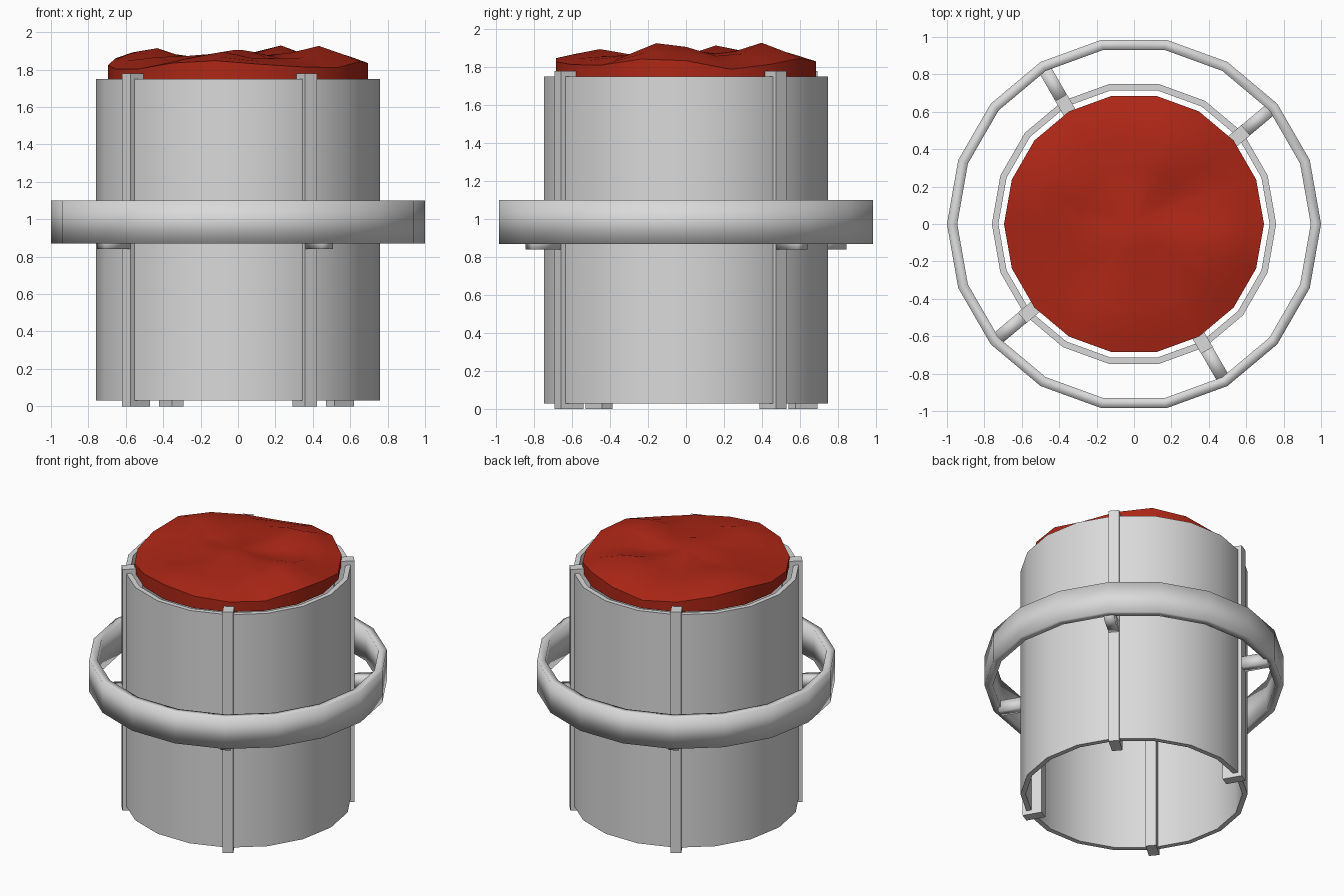
import bpy, bmesh, math, random
from mathutils import Matrix, Vector

cube = bpy.data.objects.get("Cube")
if cube:
    bpy.data.objects.remove(cube, do_unlink=True)

SIDES = 18


def material(name, rgb):
    mat = bpy.data.materials.new(name)
    mat.use_nodes = True
    mat.diffuse_color = (*rgb, 1)
    mat.node_tree.nodes["Principled BSDF"].inputs["Base Color"].default_value = (*rgb, 1)
    return mat


grey = material("light_grey", (0.7, 0.7, 0.7))
red = material("deep_red", (0.42, 0.02, 0.008))


def finish(name, bm, mat, sharp_angle=None):
    bmesh.ops.recalc_face_normals(bm, faces=bm.faces)
    mesh = bpy.data.meshes.new(name)
    bm.to_mesh(mesh)
    bm.free()
    mesh.materials.append(mat)
    obj = bpy.data.objects.new(name, mesh)
    bpy.context.collection.objects.link(obj)
    for face in mesh.polygons:
        face.use_smooth = True
    if sharp_angle:
        bpy.ops.object.select_all(action="DESELECT")
        obj.select_set(True)
        bpy.context.view_layer.objects.active = obj
        bpy.ops.object.shade_smooth_by_angle(angle=math.radians(sharp_angle))
    return obj


def circle(bm, radius, height):
    """One loop of vertices; height is a function of x and y."""
    loop = []
    for i in range(SIDES):
        a = math.tau * i / SIDES
        x, y = radius * math.cos(a), radius * math.sin(a)
        loop.append(bm.verts.new((x, y, height(x, y))))
    return loop


def bridge(bm, a, b):
    for i in range(SIDES):
        j = (i + 1) % SIDES
        bm.faces.new((a[i], a[j], b[j], b[i]))


def band(name, inner, outer, low, high, sharp_angle=None):
    """Hollow ring with a rectangular cross-section."""
    bm = bmesh.new()
    profile = [(inner, low), (outer, low), (outer, high), (inner, high)]
    loops = [circle(bm, r, lambda x, y, z=z: z) for r, z in profile]
    for k in range(4):
        bridge(bm, loops[k], loops[(k + 1) % 4])
    return finish(name, bm, grey, sharp_angle)


def radial_box(name, angle, inner, outer, width, low, high, sharp_angle=None):
    """Box that points outward from the centre at the given angle."""
    bm = bmesh.new()
    place = (Matrix.Rotation(math.radians(angle), 4, "Z")
             @ Matrix.Translation(((inner + outer) / 2, 0, (low + high) / 2))
             @ Matrix.Diagonal((outer - inner, width, high - low, 1)))
    bmesh.ops.create_cube(bm, size=1, matrix=place)
    return finish(name, bm, grey, sharp_angle)


# Open drum wall and the hoop around it
band("drum_wall", 0.725, 0.76, 0.03, 1.75, 30)
band("outer_hoop", 0.945, 1.0, 0.87, 1.10)

# Posts straddling the wall, each with an arm that holds the hoop
for number, angle in enumerate((40, 120, 220, 300), 1):
    radial_box(f"post_{number}", angle, 0.645, 0.78, 0.072, 0, 1.78, 30)
    radial_box(f"hoop_arm_{number}", angle, 0.76, 0.955, 0.07, 0.84, 0.92)

# Lumpy contents
random.seed(4)
PEAKS = [Vector(p) for p in ((-0.45, 0.2, 1.93), (0.43, -0.1, 1.95), (0.2, 0.4, 1.94),
                             (0, -0.1, 1.92), (-0.1, -0.45, 1.9))]


def lump_height(x, y):
    r = math.hypot(x, y)
    z = 1.86 - 0.06 * max(0, r - 0.45) / 0.25 + random.uniform(-0.015, 0.015)
    for p in PEAKS:
        reach = 1 - math.hypot(x - p.x, y - p.y) / 0.27
        z = max(z, 1.84 + (p.z - 1.84) * reach)
    return z


bm = bmesh.new()
loops = [circle(bm, 0.695, lambda x, y: 1.74)]
loops += [circle(bm, r, lump_height) for r in (0.695, 0.6, 0.46, 0.3, 0.15)]
for a, b in zip(loops, loops[1:]):
    bridge(bm, a, b)
centre = bm.verts.new((0, 0, lump_height(0, 0)))
for i in range(SIDES):
    bm.faces.new((loops[-1][i], loops[-1][(i + 1) % SIDES], centre))
bm.faces.new(loops[0])
finish("lumpy_contents", bm, red, 50)
